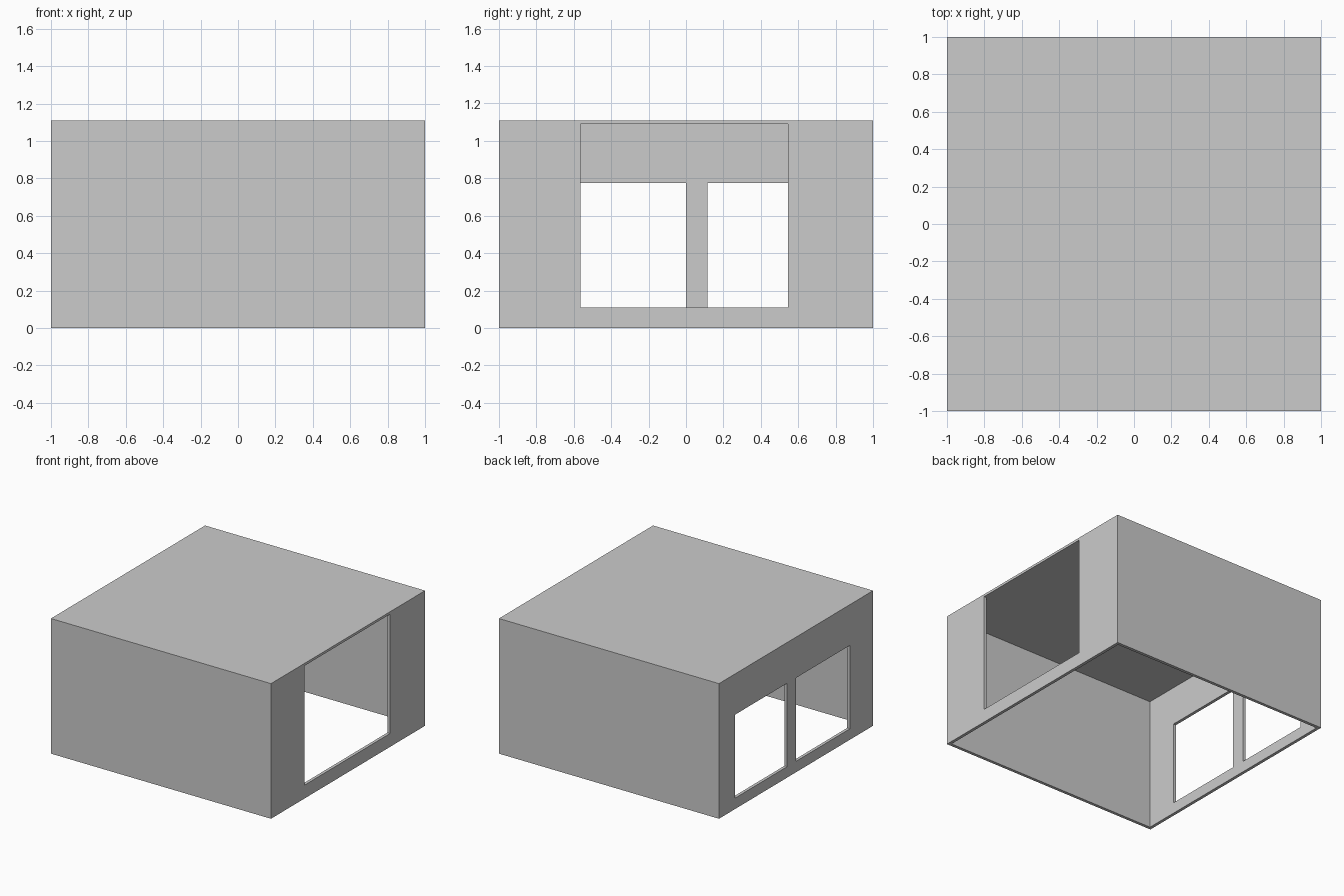
import bpy, bmesh

if "Cube" in bpy.data.objects:
    bpy.data.objects.remove(bpy.data.objects["Cube"])

H = 1.11        # overall height
T = 0.025       # wall thickness
CEIL = 1.09     # underside of the roof


def finish(name, bm):
    bmesh.ops.recalc_face_normals(bm, faces=bm.faces)
    mesh = bpy.data.meshes.new(name)
    bm.to_mesh(mesh)
    bm.free()
    obj = bpy.data.objects.new(name, mesh)
    bpy.context.collection.objects.link(obj)
    return obj


def box(name, lo, hi):
    bm = bmesh.new()
    bmesh.ops.create_cube(bm, size=1)
    for v in bm.verts:
        v.co = [(a + b) / 2 + c * (b - a) for a, b, c in zip(lo, hi, v.co)]
    return finish(name, bm)


def side_wall(name, x0, x1, openings):
    """Wall in the y-z plane; openings are (y0, y1, z0, z1)."""
    ys = sorted({-1, 1, *(y for o in openings for y in o[:2])})
    zs = sorted({0, CEIL, *(z for o in openings for z in o[2:])})
    bm = bmesh.new()
    for ya, yb in zip(ys, ys[1:]):
        for za, zb in zip(zs, zs[1:]):
            cy, cz = (ya + yb) / 2, (za + zb) / 2
            if any(o[0] < cy < o[1] and o[2] < cz < o[3] for o in openings):
                continue
            corners = [(ya, za), (yb, za), (yb, zb), (ya, zb)]
            bm.faces.new([bm.verts.new((x0, y, z)) for y, z in corners])
    bmesh.ops.remove_doubles(bm, verts=bm.verts, dist=1e-4)
    # give the sheet its thickness
    ext = bmesh.ops.extrude_face_region(bm, geom=bm.faces[:], use_keep_orig=True)
    moved = [g for g in ext["geom"] if isinstance(g, bmesh.types.BMVert)]
    bmesh.ops.translate(bm, verts=moved, vec=(x1 - x0, 0, 0))
    return finish(name, bm)


# flat roof slab
box("roof", (-1, -1, CEIL), (1, 1, H))

# plain front and back walls between the side walls
box("front_wall", (-1 + T, -1, 0), (1 - T, -1 + T, CEIL))
box("back_wall", (-1 + T, 1 - T, 0), (1 - T, 1, CEIL))

# right wall with one tall opening reaching the roof
side_wall("right_wall", 1 - T, 1, [(-0.565, 0.545, 0.11, CEIL)])

# left wall with two window openings
side_wall("left_wall", -1, -1 + T,
          [(-0.70, 0.0, 0.09, 0.775), (0.115, 0.79, 0.09, 0.775)])
